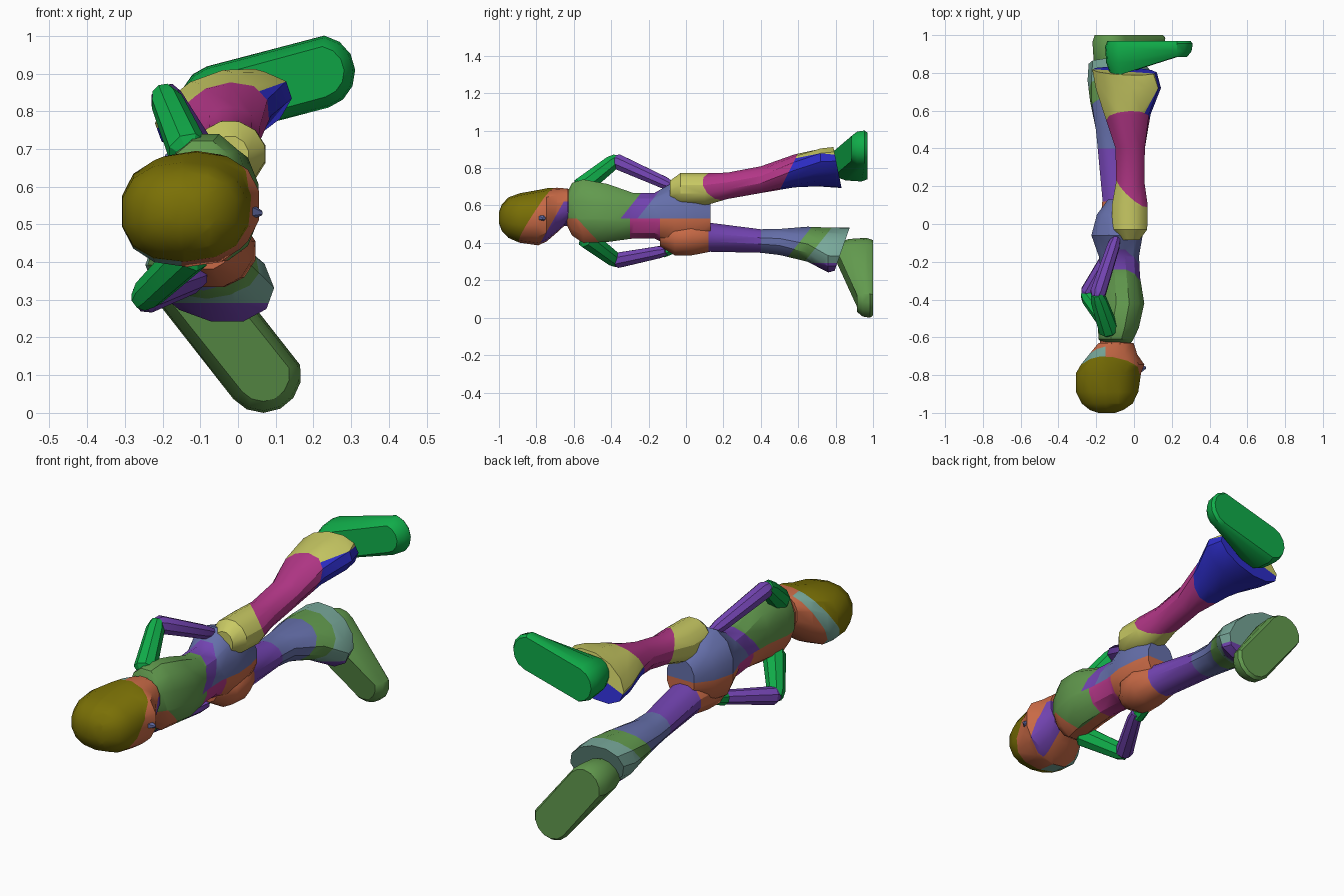
import bpy, bmesh
from math import sin, cos, pi, radians
from mathutils import Vector

if "Cube" in bpy.data.objects:
    bpy.data.objects.remove(bpy.data.objects["Cube"])

# Flat colours
COLOURS = {"olive": "7A7005", "orange": "C96A46", "purple": "7344B2", "grass_green": "629A4E",
           "bright_green": "10AC49", "yellow": "C8C963", "magenta": "B43788", "slate_blue": "656FAA",
           "blue": "2D2DC8", "teal": "78A89A"}
NAMES = list(COLOURS)
MATS = []
for name, code in COLOURS.items():
    srgb = [int(code[i:i + 2], 16) / 255 for i in (0, 2, 4)]
    rgba = [((c + 0.055) / 1.055) ** 2.4 for c in srgb] + [1]
    mat = bpy.data.materials.new(name)
    mat.use_nodes = True
    mat.diffuse_color = rgba
    mat.node_tree.nodes["Principled BSDF"].inputs["Base Color"].default_value = rgba
    MATS.append(mat)


def skin(bm, loops):
    """Join closed point loops into a capped skin."""
    rows = [[bm.verts.new(p) for p in loop] for loop in loops]
    n = len(rows[0])
    for a, b in zip(rows, rows[1:]):
        for i in range(n):
            j = (i + 1) % n
            bm.faces.new((a[i], a[j], b[j], b[i]))
    bm.faces.new(rows[0])
    bm.faces.new(rows[-1])


def finish(name, bm, rule, cuts=()):
    """Cut along colour borders, colour faces by rule and make the object."""
    for co, no, side in cuts:
        faces = [f for f in bm.faces if side is None or side(f.calc_center_median())]
        geom = set(faces)
        for f in faces:
            geom.update(f.verts, f.edges)
        bmesh.ops.bisect_plane(bm, geom=list(geom), plane_co=co, plane_no=no, dist=1e-5)
    bmesh.ops.recalc_face_normals(bm, faces=bm.faces)
    for f in bm.faces:
        f.material_index = NAMES.index(rule(f.calc_center_median()))
    mesh = bpy.data.meshes.new(name)
    bm.to_mesh(mesh)
    bm.free()
    for mat in MATS:
        mesh.materials.append(mat)
    obj = bpy.data.objects.new(name, mesh)
    bpy.context.collection.objects.link(obj)
    bpy.ops.object.select_all(action="DESELECT")
    bpy.context.view_layer.objects.active = obj
    obj.select_set(True)
    bpy.ops.object.shade_smooth_by_angle(angle=radians(32))


def loft(name, rings, rule, cuts=(), axis=(0, 1, 0), sides=12, power=1.0, slant=0.0):
    """Rings are (x, y, z, radius_u, radius_v, tilt in degrees); slant leans the last ring."""
    a = Vector(axis).normalized()
    u = Vector((1, 0, 0))
    u = (u - a * u.dot(a)).normalized()
    v = u.cross(a)
    loops = []
    for x, y, z, ru, rv, *tilt in rings:
        t = radians(tilt[0]) if tilt else 0
        loop = []
        for i in range(sides):
            k = 2 * pi * (i + 0.5) / sides
            c, s = [abs(w) ** power * (1 if w > 0 else -1) for w in (cos(k), sin(k))]
            p, q = ru * c, rv * s
            loop.append(Vector((x, y, z)) + u * (p * cos(t) - q * sin(t)) + v * (p * sin(t) + q * cos(t)))
        loops.append(loop)
    for p in loops[-1]:
        p.y += slant * (p.z - rings[-1][2])
    bm = bmesh.new()
    skin(bm, loops)
    finish(name, bm, rule, cuts)


# Torso: left and right halves differ, with slanted waist bands and a chest front panel
MID = 0.53
def upper(c): return c.z > MID
def lower(c): return c.z <= MID
def chest(c): return c.z <= MID and c.y < -.3
PANEL_X = -.04
COLLAR, COLLAR_N = Vector((0, -.62, .57)), Vector((0, 1, .93))

def torso_rule(c):
    if upper(c):
        h = c.z - MID
        return "grass_green" if c.y < -.35 + .8 * h else "purple" if c.y < -.26 + .8 * h else "slate_blue"
    if chest(c):
        return "grass_green" if c.x > PANEL_X and (c - COLLAR).dot(COLLAR_N) > 0 else "orange"
    return "magenta" if c.y < -.14 else "orange"

loft("torso", [(-.09, -.64, .58, .07, .08), (-.095, -.61, .58, .095, .145), (-.083, -.55, .57, .112, .175),
               (-.06, -.42, .56, .118, .16), (-.07, -.28, .545, .105, .125), (-.08, -.17, .545, .11, .125),
               (-.09, -.06, .55, .14, .185), (-.08, .05, .54, .12, .165), (-.06, .13, .535, .08, .10)],
     torso_rule,
     [((0, 0, MID), (0, 0, 1), None), ((0, -.35, MID), (0, 1, -.8), upper), ((0, -.26, MID), (0, 1, -.8), upper),
      ((0, -.3, 0), (0, 1, 0), lower), ((0, -.14, 0), (0, 1, 0), lower),
      ((PANEL_X, 0, 0), (1, 0, 0), chest), (COLLAR, COLLAR_N, chest)], power=0.9)

# Neck: dark front, skin at the back
def neck_rule(c):
    return "purple" if c.x > -.08 and c.z < .62 else "orange"

loft("neck", [(-.09, -.74, .57, .085, .10), (-.095, -.66, .59, .085, .10), (-.1, -.57, .585, .085, .11)],
     neck_rule, [((0, 0, .62), (0, 0, 1), None), ((-.08, 0, 0), (1, 0, 0), None)])

# Head: hair cap, band at the nape, throat patch, face toward +x
HAIR, HAIR_N = Vector((-.1, -.80, .55)), Vector((.15, 1, -.65))
NAPE, NAPE_N = Vector((-.15, -.69, .6)), Vector((0, 1, -.5))
THROAT, THROAT_N = Vector((-.08, -.705, .53)), Vector((0, 1, -.57))

def head_rule(c):
    if (c - HAIR).dot(HAIR_N) < 0:
        return "olive"
    if c.x < NAPE.x:
        return "orange" if (c - NAPE).dot(NAPE_N) > 0 else "teal"
    throat = (c - THROAT).dot(THROAT_N) > 0 and c.x > THROAT.x and c.z < .62
    return "purple" if throat else "orange"

def face_side(c): return c.x > NAPE.x
loft("head", [(-.145, -1, .535, .045, .03), (-.145, -.985, .535, .09, .07), (-.142, -.95, .535, .138, .108),
              (-.142, -.89, .533, .168, .132), (-.135, -.79, .535, .176, .148), (-.113, -.745, .55, .172, .142),
              (-.11, -.69, .575, .13, .12), (-.095, -.63, .6, .095, .09)],
     head_rule, [(HAIR, HAIR_N, None), ((NAPE.x, 0, 0), (1, 0, 0), None),
                 (NAPE, NAPE_N, lambda c: c.x < NAPE.x), (THROAT, THROAT_N, face_side),
                 (THROAT, (1, 0, 0), face_side), ((0, 0, .62), (0, 0, 1), lambda c: c.y > -.7)],
     sides=14, power=0.85)
loft("nose", [(.03, -.765, .535, .03, .025), (.064, -.76, .53, .006, .006)],
     lambda c: "slate_blue", axis=(1, 0.1, 0), sides=6)

# Left leg: raised, straight, with a flared lower end
HIP, HIP_N = Vector((0, .15, .72)), Vector((.9, 1, .5))
KNEE, KNEE_N = Vector((0, .59, .86)), Vector((0, 1, -.5))
CALF, CALF_N = Vector((-.03, .7, .822)), Vector((-.36, 0, 1))
def below_knee(c): return (c - KNEE).dot(KNEE_N) > 0

def left_leg_rule(c):
    if (c - HIP).dot(HIP_N) < 0:
        return "yellow"
    if not below_knee(c):
        return "magenta"
    return "yellow" if (c - CALF).dot(CALF_N) > 0 else "blue"

loft("left_leg", [(-.02, -.085, .68, .05, .055), (-.022, -.03, .688, .095, .088), (-.022, .1, .686, .098, .09),
                  (-.02, .22, .705, .078, .073), (-.02, .4, .738, .08, .074), (-.035, .58, .785, .125, .086, 12),
                  (-.03, .72, .803, .18, .093, 18), (-.05, .81, .803, .178, .1, 20)],
     left_leg_rule, [(HIP, HIP_N, None), (KNEE, KNEE_N, None), (CALF, CALF_N, below_knee)], slant=-.2)

# Right leg: lower limb with slanted bands toward the ankle
BAND_N = Vector((0, 1, -.8))

def right_leg_rule(c):
    d = (c - Vector((0, 0, .42))).dot(BAND_N)
    if c.y < .12:
        return "orange"
    if c.y < .4:
        return "purple"
    if c.y > .64 and c.z < .292:
        return "purple"
    return "slate_blue" if d < .62 else "grass_green" if d < .73 else "teal"

leg_cuts = [((0, y, 0), (0, 1, 0), None) for y in (.12, .4)]
leg_cuts += [((0, y, .42), BAND_N, lambda c: c.y > .4) for y in (.62, .73)]
leg_cuts.append(((0, 0, .292), (0, 0, 1), lambda c: c.y > .6))
loft("right_leg", [(-.08, -.14, .44, .06, .06), (-.07, -.06, .43, .11, .1), (-.065, .03, .43, .115, .1),
                   (-.08, .13, .43, .09, .08), (-.11, .4, .41, .085, .065), (-.115, .5, .405, .09, .072),
                   (-.1, .65, .393, .135, .092, -10), (-.075, .76, .362, .177, .115, -20),
                   (-.08, .835, .367, .168, .107, -23)], right_leg_rule, leg_cuts, slant=.35)


# Feet: rounded soles with a top that slopes down to the toe
def foot(name, heel, toe, width, sole_y, rise, colour):
    heel, toe = Vector((heel[0], 0, heel[1])), Vector((toe[0], 0, toe[1]))
    along = (toe - heel).normalized()
    side = Vector((0, 1, 0)).cross(along)
    loops = []
    for part, scale in ((0, .88), (.18, 1), (.65, .94), (1, .7)):
        loop = []
        for i in range(14):
            k = 2 * pi * i / 14 + pi / 14
            front = cos(k) > 0
            p = (toe if front else heel) + (along * cos(k) + side * sin(k)) * width * scale
            p.y = sole_y - part * rise[front]
            loop.append(p)
        loops.append(loop)
    bm = bmesh.new()
    skin(bm, loops)
    finish(name, bm, lambda c: colour)

foot("left_foot", (-.055, .825), (.213, .904), .098, .97, (.18, .085), "bright_green")
foot("right_foot", (-.12, .325), (.066, .102), .102, 1.0, (.20, .085), "grass_green")


# Arms: bent, with the hands resting on the hips
def limb(name, start, end, r1, r2, colour):
    a, b = Vector(start), Vector(end)
    rings = [(*a.lerp(b, t), r, r) for t, r in
             ((-.04, r1 * .6), (.05, r1), (.9, r2), (1.06, r2 * .7))]
    loft(name, rings, lambda c: colour, axis=b - a, sides=8)

for side, shoulder, elbow, wrist in (
        ("left", (-.13, -.57, .69), (-.195, -.38, .84), (-.1, -.09, .71)),
        ("right", (-.12, -.54, .43), (-.25, -.375, .305), (-.11, -.12, .355))):
    limb(side + "_upper_arm", shoulder, elbow, .055, .044, "bright_green")
    limb(side + "_forearm", elbow, wrist, .044, .035, "purple")
limb("right_hand", (-.125, -.13, .353), (-.12, -.06, .375), .036, .032, "bright_green")
